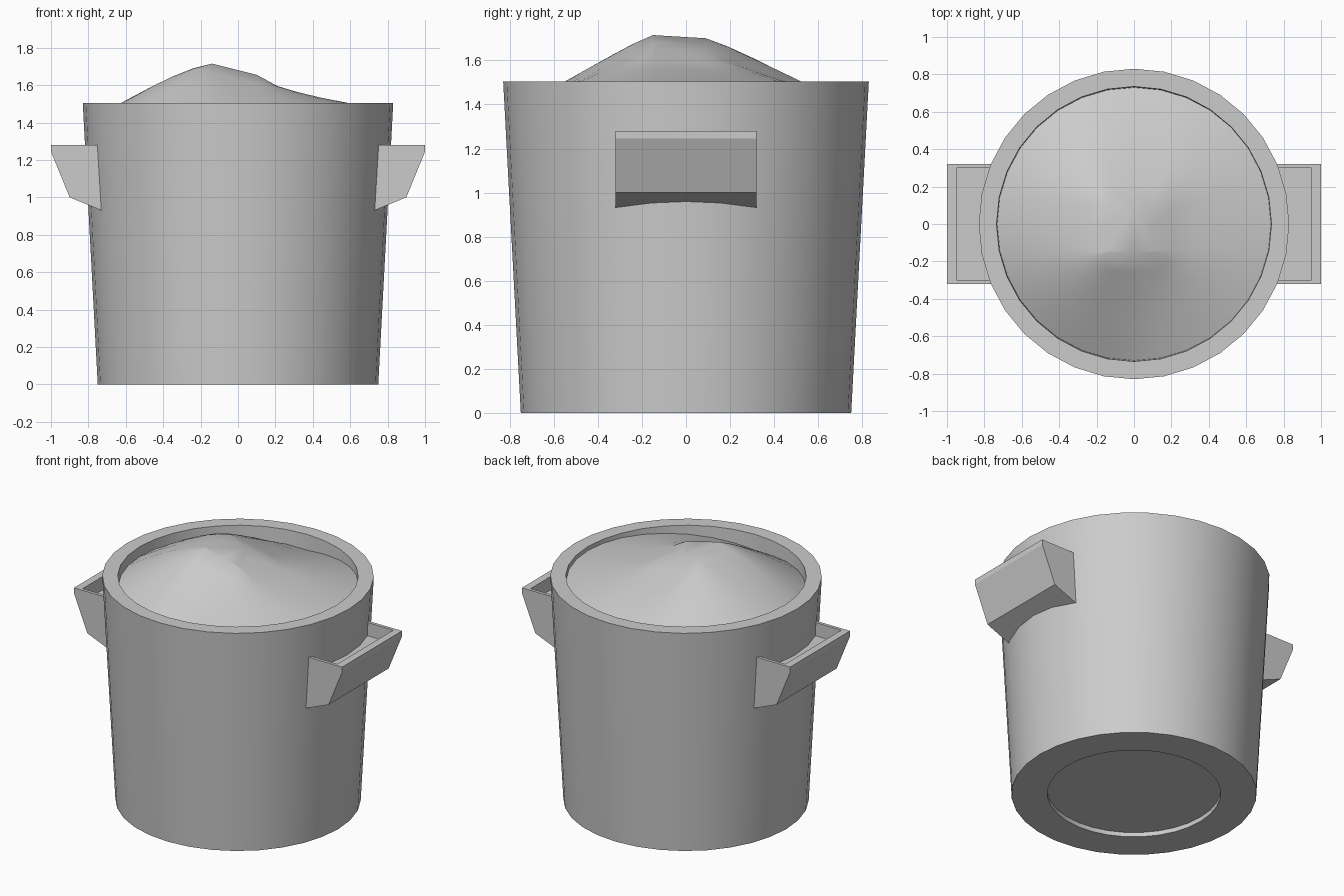
import bpy, bmesh, math

if "Cube" in bpy.data.objects:
    bpy.data.objects.remove(bpy.data.objects["Cube"])

SIDES = 32


def finish(name, bm, smooth=None):
    bmesh.ops.remove_doubles(bm, verts=bm.verts, dist=0.0005)
    bmesh.ops.recalc_face_normals(bm, faces=bm.faces)
    me = bpy.data.meshes.new(name)
    bm.to_mesh(me)
    bm.free()
    ob = bpy.data.objects.new(name, me)
    bpy.context.collection.objects.link(ob)
    if smooth:
        bpy.ops.object.select_all(action='DESELECT')
        ob.select_set(True)
        bpy.context.view_layer.objects.active = ob
        bpy.ops.object.shade_smooth_by_angle(angle=math.radians(smooth))
    return ob


def bridge(bm, a, b):
    for i in range(SIDES):
        j = (i + 1) % SIDES
        bm.faces.new((a[i], a[j], b[j], b[i]))


angles = [2 * math.pi * i / SIDES for i in range(SIDES)]

# Bucket: recessed underside, tapered wall, thick rim, inner wall and floor
profile = [(0.53, 0.03), (0.53, 0), (0.75, 0), (0.83, 1.505),
           (0.735, 1.505), (0.665, 0.06)]
bm = bmesh.new()
rings = [[bm.verts.new((r * math.cos(a), r * math.sin(a), z)) for a in angles]
         for r, z in profile]
for lower, upper in zip(rings, rings[1:]):
    bridge(bm, lower, upper)
bm.faces.new(rings[0])
bm.faces.new(rings[-1])
finish("bucket", bm, 35)


# Heaped contents: a sloping plateau falling off to the wall
def clamp(v, lo, hi):
    return max(lo, min(hi, v))


bm = bmesh.new()
rings = []
for t in (0, 0.18, 0.36, 0.55, 0.78, 1):
    ring = []
    for a in angles:
        c, s = math.cos(a), math.sin(a)
        rx, ry = 0.733 * c, 0.733 * s
        cx, cy = clamp(rx, -0.14, 0.10), clamp(ry, -0.15, 0.09)
        top = 1.715 - 0.25 * (cx + 0.14) - 0.06 * (cy + 0.15)
        edge = 1.40 + (0.08 if c > 0 else 0.04) * abs(c)
        drop = t ** (1 - 0.38 * c)
        ring.append(bm.verts.new((cx + (rx - cx) * t, cy + (ry - cy) * t,
                                  top + (edge - top) * drop)))
    rings.append(ring)
for inner, outer in zip(rings, rings[1:]):
    bridge(bm, inner, outer)
bm.faces.new(rings[0])
heap = finish("heaped_contents", bm, 60)
# make sure the open heap faces upward
if sum(p.normal.z for p in heap.data.polygons) < 0:
    heap.data.flip_normals()


# Handles: slanted boxes with a shallow pocket in the top
def handle(name, side):
    outline = [(0.70, 1.28), (1.0, 1.28), (1.0, 1.245), (0.90, 1.0), (0.70, 0.918)]
    bm = bmesh.new()
    face = bm.faces.new([bm.verts.new((x, -0.32, z)) for x, z in outline])
    ext = bmesh.ops.extrude_face_region(bm, geom=[face], use_keep_orig=True)
    for v in ext['geom']:
        if isinstance(v, bmesh.types.BMVert):
            v.co.y = 0.32
    bmesh.ops.recalc_face_normals(bm, faces=bm.faces)
    top = max(bm.faces, key=lambda f: f.calc_center_median().z)
    bmesh.ops.inset_region(bm, faces=[top], thickness=0.03)
    for v in top.verts:
        if v.co.x > 0.9:
            v.co.x = 0.95
    ext = bmesh.ops.extrude_discrete_faces(bm, faces=[top])
    for v in ext['faces'][0].verts:
        v.co.z -= 0.09
    for v in bm.verts:
        v.co.x *= side
    finish(name, bm)


handle("right_handle", 1)
handle("left_handle", -1)
